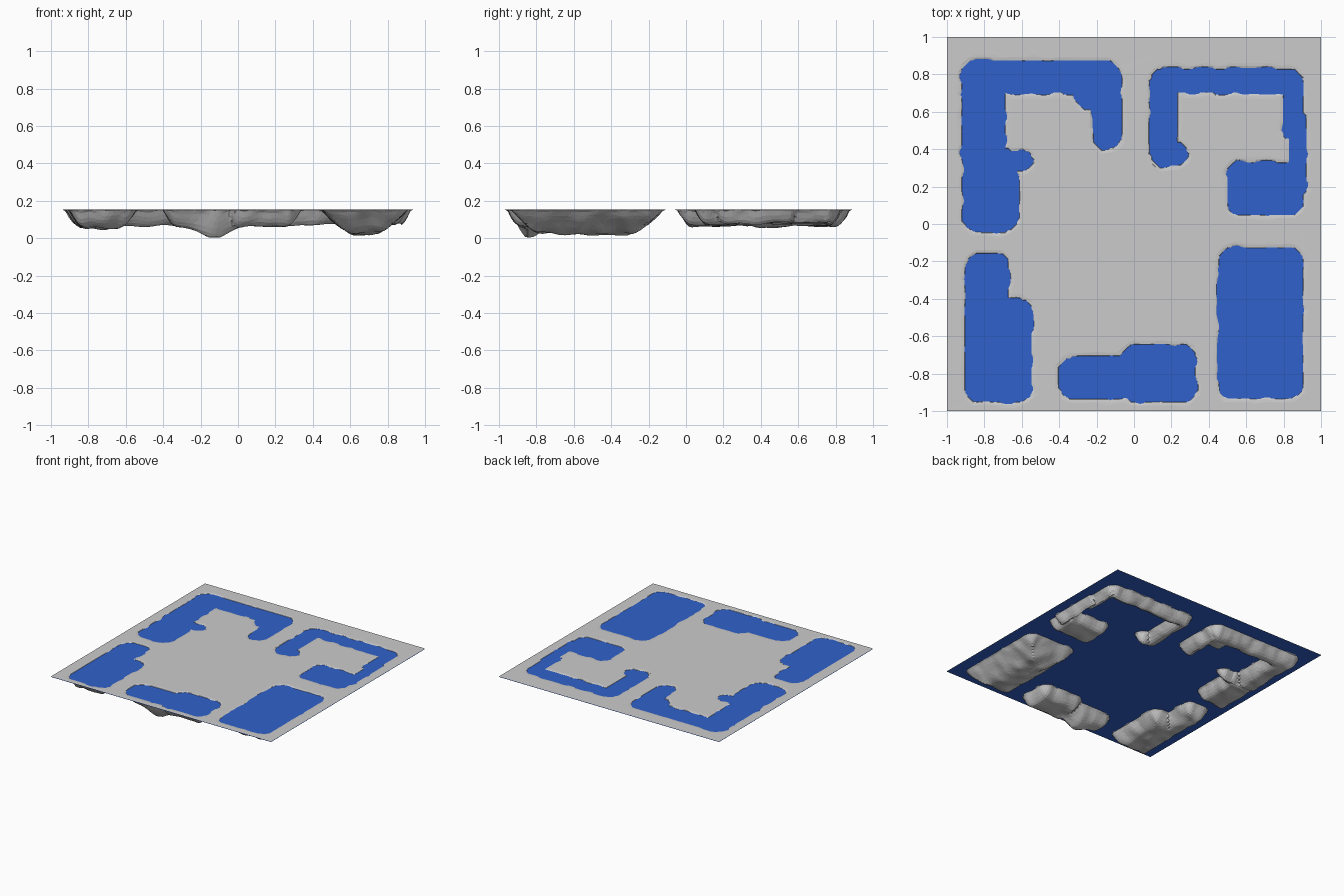
import bpy, bmesh, math
from mathutils import Vector, noise

if "Cube" in bpy.data.objects:
    bpy.data.objects.remove(bpy.data.objects["Cube"])

WATER_Z, LAND_Z = 0.150, 0.1545
N = 128

# Each lake: depth, bank width, and rounded rectangles (left, front, right, back)
hooked_left = (.085, .08, [(-.91, -.04, -.62, .4), (-.92, .3, -.69, .87), (-.8, .28, -.55, .39),
                           (-.92, .7, -.08, .87), (-.22, .4, -.07, .83), (-.32, .62, -.1, .82)])
hooked_right = (.078, .07, [(.09, .32, .23, .83), (.1, .31, .28, .44), (.1, .7, .88, .83),
                            (.8, .45, .9, .8), (.83, .15, .92, .6), (.5, .05, .9, .33)])
left_pool = (.095, .10, [(-.9, -.93, -.67, -.16), (-.9, -.95, -.55, -.4)])
front_pool = (.085, .08, [(-.4, -.93, .1, -.71), (-.07, -.95, .33, -.65)])
right_pool = (.130, .22, [(.45, -.93, .9, -.13)])
LAKES = [hooked_left, hooked_right, left_pool, front_pool, right_pool]


def shore_distance(x, y, box):
    """Distance to the edge of a rounded rectangle, positive inside."""
    x0, y0, x1, y1 = box
    r = min(.07, (x1 - x0) / 2, (y1 - y0) / 2)
    qx = abs(x - (x0 + x1) / 2) - (x1 - x0) / 2 + r
    qy = abs(y - (y0 + y1) / 2) - (y1 - y0) / 2 + r
    return r - math.hypot(max(qx, 0), max(qy, 0)) - min(max(qx, qy), 0)


def height(x, y):
    d, depth, width = max((max(shore_distance(x, y, b) for b in boxes), dep, w)
                          for dep, w, boxes in LAKES)
    d += 0.012 * noise.noise(Vector((x * 12, y * 12, 1)))
    if d <= 0:  # low bank rising to flat land
        return WATER_Z + (LAND_Z - WATER_Z) * min(1, 0.3 - d / 0.03)
    t = min(1, d / width)
    bump = 1 + 0.18 * noise.noise(Vector((x * 9, y * 9, 5)))
    z = WATER_Z - depth * (1 - (1 - t) ** 2) * bump
    # Deep hole in the front pool
    z -= 0.07 * t * math.exp(-((x + .13) ** 2 + (y + .87) ** 2) / 0.012)
    return max(0.005, z)


# Ground with hollowed lake beds
bm = bmesh.new()
bmesh.ops.create_grid(bm, x_segments=N, y_segments=N, size=1)
for v in bm.verts:
    v.co.z = height(v.co.x, v.co.y)
bmesh.ops.triangulate(bm, faces=bm.faces[:])
mesh = bpy.data.meshes.new("ground")
bm.to_mesh(mesh)
bm.free()
ground = bpy.data.objects.new("ground", mesh)
bpy.context.collection.objects.link(ground)
ground.modifiers.new("facets", 'DECIMATE').ratio = 0.25

# Water sheet just under the land surface
bpy.ops.mesh.primitive_plane_add(size=2, location=(0, 0, WATER_Z))
water = bpy.context.object
water.name = "water"
blue = bpy.data.materials.new("water_blue")
blue.diffuse_color = (0.03, 0.12, 0.6, 1)
blue.use_nodes = True
blue.node_tree.nodes["Principled BSDF"].inputs["Base Color"].default_value = blue.diffuse_color
water.data.materials.append(blue)
